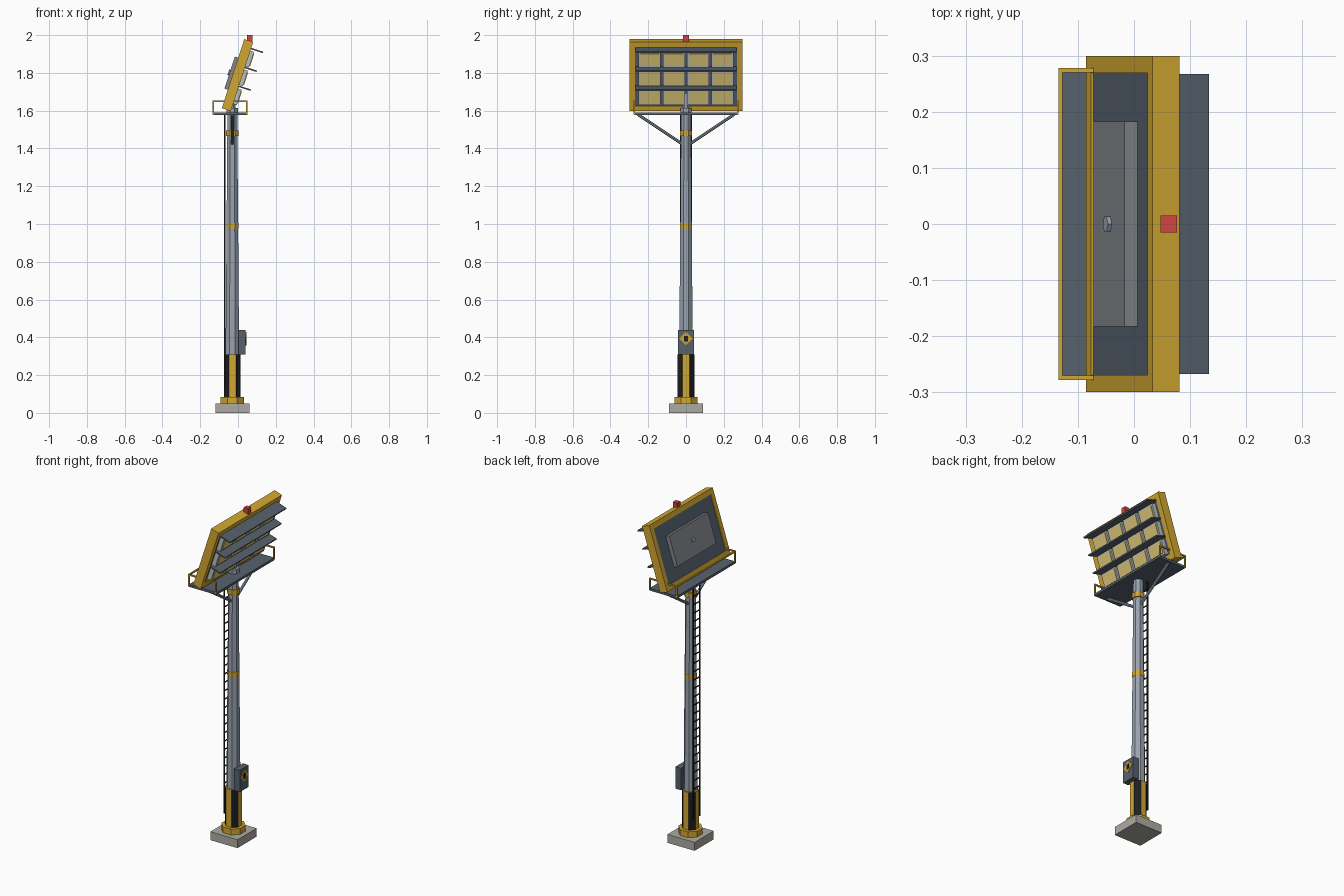
import bpy, bmesh, math
from mathutils import Matrix, Vector

cube = bpy.data.objects.get("Cube")
if cube:
    bpy.data.objects.remove(cube, do_unlink=True)


def material(name, r, g, b):
    m = bpy.data.materials.new(name)
    m.use_nodes = True
    m.diffuse_color = (r, g, b, 1)
    m.node_tree.nodes["Principled BSDF"].inputs["Base Color"].default_value = (r, g, b, 1)
    return m


YELLOW = material("safety yellow", 0.65, 0.39, 0.03)
BLACK = material("black", 0.013, 0.013, 0.017)
SLATE = material("slate", 0.095, 0.12, 0.155)
STEEL = material("pole steel", 0.32, 0.37, 0.43)
GREY = material("housing grey", 0.22, 0.24, 0.26)
BEZEL = material("bezel grey", 0.5, 0.53, 0.53)
LENS = material("warm lens", 0.7, 0.55, 0.18)
CONCRETE = material("concrete", 0.42, 0.41, 0.37)
RED = material("beacon red", 0.65, 0.06, 0.05)

POLE_X = -0.03
TILT = Matrix.Translation((-0.0025, 0, 1.788)) @ Matrix.Rotation(math.radians(18), 4, "Y")
WORLD = Matrix.Identity(4)


def finish(name, bm, *mats):
    mesh = bpy.data.meshes.new(name)
    bm.to_mesh(mesh)
    bm.free()
    for m in mats:
        mesh.materials.append(m)
    obj = bpy.data.objects.new(name, mesh)
    bpy.context.collection.objects.link(obj)
    return obj


def boxes(name, mat, items, frame=WORLD):
    """One object from boxes given as (centre, size)."""
    bm = bmesh.new()
    for centre, size in items:
        place = frame @ Matrix.Translation(centre) @ Matrix.Diagonal((*size, 1))
        bmesh.ops.create_cube(bm, size=1, matrix=place)
    return finish(name, bm, mat)


def prism(name, mats, z0, z1, a0, a1, sides=8):
    """Upright prism round the pole axis; a0 and a1 are half widths across flats."""
    bm = bmesh.new()
    k = 1 / math.cos(math.pi / sides)
    place = Matrix.Translation((POLE_X, 0, (z0 + z1) / 2)) @ Matrix.Rotation(math.pi / sides, 4, "Z")
    bmesh.ops.create_cone(bm, cap_ends=True, segments=sides, radius1=a0 * k, radius2=a1 * k,
                          depth=z1 - z0, matrix=place)
    if len(mats) > 1:
        for f in bm.faces:  # diagonal sides take the second colour
            f.normal_update()
            f.material_index = int(abs(f.normal.x * f.normal.y) > 0.2)
    return finish(name, bm, *mats)


def rods(name, mat, pairs, radius, sides=8):
    bm = bmesh.new()
    for a, b in pairs:
        a, b = Vector(a), Vector(b)
        turn = (b - a).to_track_quat("Z", "Y").to_matrix().to_4x4()
        bmesh.ops.create_cone(bm, cap_ends=True, segments=sides, radius1=radius, radius2=radius,
                              depth=(b - a).length, matrix=Matrix.Translation((a + b) / 2) @ turn)
    return finish(name, bm, mat)


# Footing and pole
boxes("footing", CONCRETE, [((POLE_X, 0, 0.025), (0.18, 0.18, 0.05))])
prism("base_flange", [YELLOW], 0.05, 0.085, 0.062, 0.062)
prism("striped_sleeve", [YELLOW, BLACK], 0.085, 0.31, 0.044, 0.044)
prism("pole", [STEEL], 0.3, 1.58, 0.036, 0.026)
prism("middle_band", [YELLOW], 0.975, 1.005, 0.032, 0.032)
prism("upper_band", [YELLOW], 1.465, 1.495, 0.033, 0.033)
prism("pole_cap", [STEEL], 1.59, 1.615, 0.03, 0.03)
prism("lamp_mount", [STEEL], 1.6, 1.7, 0.016, 0.016)

# Control box with warning sign on its outer face
boxes("control_box", SLATE, [((0.022, 0, 0.375), (0.038, 0.084, 0.13))])
diamond = Matrix.Translation((0.042, 0, 0.393)) @ Matrix.Rotation(math.pi / 4, 4, "X")
boxes("warning_sign", YELLOW, [((0, 0, 0), (0.004, 0.05, 0.05))], diamond)
boxes("warning_mark", BLACK, [((0.044, 0, 0.393), (0.003, 0.02, 0.03))])

# Ladder on the rear of the pole
LADDER_X = POLE_X - 0.04
ladder = [((LADDER_X, s * 0.03, 0.865), (0.006, 0.006, 1.43)) for s in (-1, 1)]
ladder += [((LADDER_X, 0, 0.18 + 0.05 * i), (0.005, 0.06, 0.005)) for i in range(28)]
boxes("ladder", BLACK, ladder)

# Platform, braces and guard rail
boxes("platform", SLATE, [((-0.041, 0, 1.584), (0.182, 0.546, 0.014))])
rods("platform_braces", STEEL,
     [((POLE_X, s * 0.015, 1.42), (POLE_X, s * 0.255, 1.58)) for s in (-1, 1)], 0.008)
rail = [((-0.131, 0, 1.65), (0.008, 0.556, 0.008))]
for s in (-1, 1):
    rail.append(((-0.041, s * 0.274, 1.65), (0.18, 0.008, 0.008)))
    rail += [((x, s * 0.274, 1.616), (0.008, 0.008, 0.07)) for x in (-0.131, 0.046)]
boxes("guard_rail", YELLOW, rail)

# Tilted lamp panel: local x points forward, local z runs up the panel
W, H, T, BAR = 0.598, 0.385, 0.05, 0.03
frame = [((0, 0, s * (H - BAR) / 2), (T, W, BAR)) for s in (-1, 1)]
frame += [((0, s * (W - BAR) / 2, 0), (T, BAR, H - 2 * BAR)) for s in (-1, 1)]
boxes("panel_frame", YELLOW, frame, TILT)
boxes("panel_back", SLATE, [((0, 0, 0), (0.04, W - 2 * BAR, H - 2 * BAR))], TILT)
boxes("rear_housing", GREY, [((-0.031, 0, 0), (0.026, 0.366, 0.178))], TILT)
knob_ends = [TILT @ Vector((x, 0, 0)) for x in (-0.043, -0.051)]
rods("rear_knob", STEEL, [knob_ends], 0.015, 6)

# Lamps in three rows of four, with a visor over each row
rows = [-0.109, -0.004, 0.101]
cells = [((c - 1.5) * 0.1285, r) for r in rows for c in range(4)]
boxes("lamp_bezels", BEZEL, [((0.032, y, z), (0.026, 0.117, 0.086)) for y, z in cells], TILT)
boxes("lamp_lenses", LENS, [((0.046, y, z), (0.006, 0.097, 0.068)) for y, z in cells], TILT)
boxes("visors", SLATE, [((0.055, 0, r + 0.055), (0.072, 0.534, 0.008)) for r in rows], TILT)

# Beacon on the top edge
boxes("beacon", RED, [((0.062, 0, 1.983), (0.029, 0.03, 0.034))])
